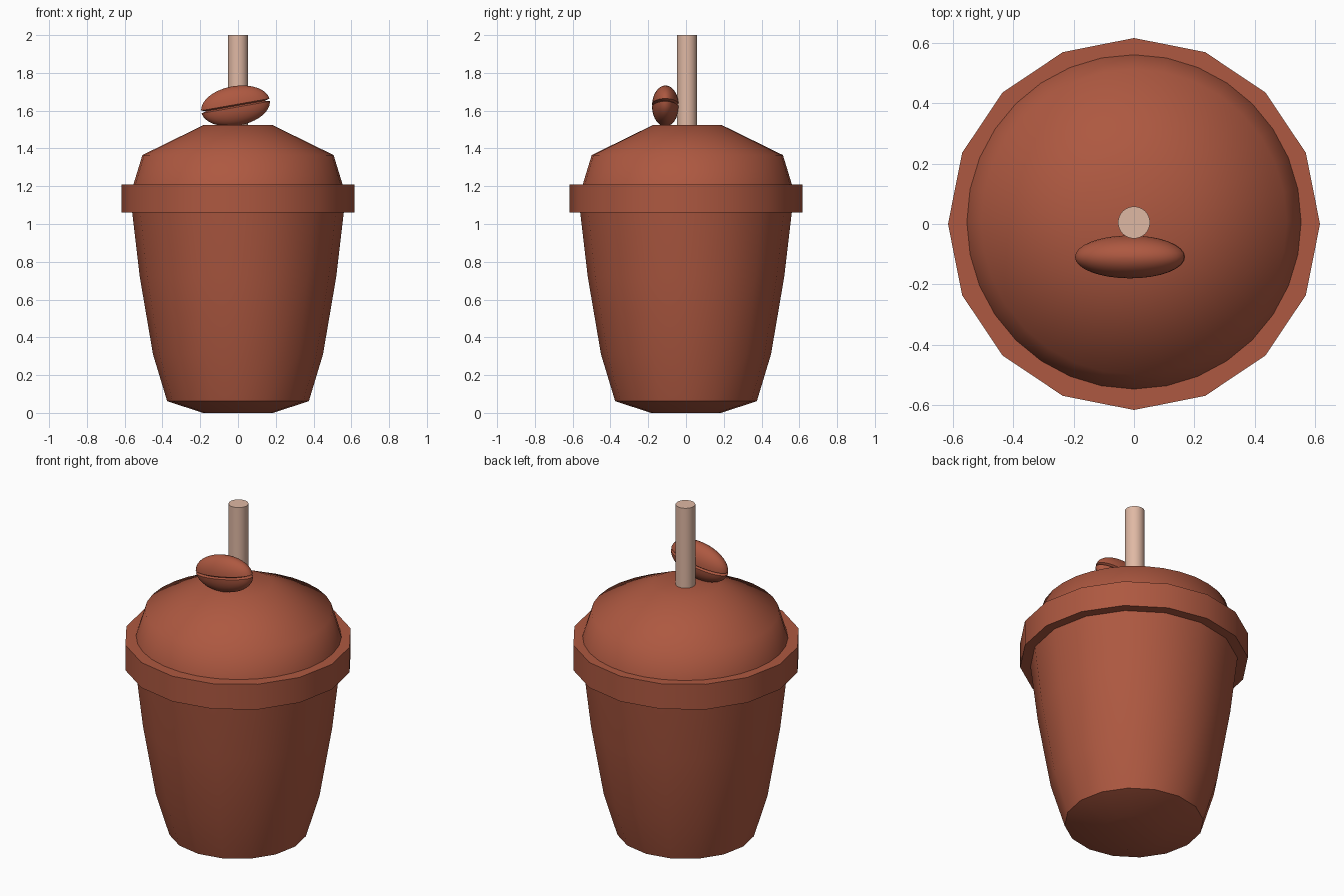
import bpy, bmesh, math
from mathutils import Matrix

if "Cube" in bpy.data.objects:
    bpy.data.objects.remove(bpy.data.objects["Cube"])


def material(name, rgb):
    m = bpy.data.materials.new(name)
    m.diffuse_color = (*rgb, 1)
    m.use_nodes = True
    m.node_tree.nodes["Principled BSDF"].inputs["Base Color"].default_value = m.diffuse_color
    return m


clay = material("terracotta brown", (0.42, 0.098, 0.052))
cream = material("pale straw pink", (0.74, 0.48, 0.37))


def lathe(name, profile, sides, mat, angle=40, matrix=Matrix()):
    """Spin a closed-off (radius, z) profile, listed bottom to top, around z."""
    bm = bmesh.new()
    rings = []
    for r, z in profile:
        rings.append([bm.verts.new((r * math.cos(2 * math.pi * i / sides),
                                    r * math.sin(2 * math.pi * i / sides), z))
                      for i in range(sides)])
    for a, b in zip(rings, rings[1:]):
        for i in range(sides):
            j = (i + 1) % sides
            bm.faces.new((a[i], a[j], b[j], b[i]))
    bm.faces.new(rings[0][::-1])
    bm.faces.new(rings[-1])
    bm.transform(matrix)
    bmesh.ops.recalc_face_normals(bm, faces=bm.faces)
    me = bpy.data.meshes.new(name)
    bm.to_mesh(me)
    bm.free()
    me.materials.append(mat)
    ob = bpy.data.objects.new(name, me)
    bpy.context.collection.objects.link(ob)
    bpy.ops.object.select_all(action='DESELECT')
    ob.select_set(True)
    bpy.context.view_layer.objects.active = ob
    bpy.ops.object.shade_smooth_by_angle(angle=math.radians(angle))
    return ob


# Tapered cup with a bevelled foot
lathe("cup", [(0.185, 0), (0.375, 0.062), (0.45, 0.31), (0.52, 0.72),
              (0.56, 1.06), (0.565, 1.10)], 16, clay)

# Wide lid rim
lathe("lid_rim", [(0.616, 1.06), (0.616, 1.21)], 16, clay)

# Rounded dome lid
lathe("lid_dome", [(0.56, 1.19), (0.552, 1.215), (0.506, 1.365), (0.18, 1.525)],
      32, clay, 60, Matrix.Translation((0, 0.007, 0)))

# Straw
lathe("straw", [(0.053, 1.50), (0.053, 2.0)], 32, cream, 40,
      Matrix.Translation((0, 0.005, 0)))

# Coffee bean: squashed ball with a groove around its middle, tilted
n = 9
upper = [(1, 0.07)] + [(math.cos(t), math.sin(t)) for t in
                       (math.radians(8 + 80 * k / n) for k in range(n + 1))]
bean = [(r, -z) for r, z in reversed(upper)] + [(0.86, 0)] + upper
lathe("coffee_bean", bean, 32, clay, 35,
      Matrix.Translation((-0.013, -0.109, 1.625))
      @ Matrix.Rotation(math.radians(-10), 4, 'Y')
      @ Matrix.Diagonal((0.184, 0.071, 0.105, 1)))
